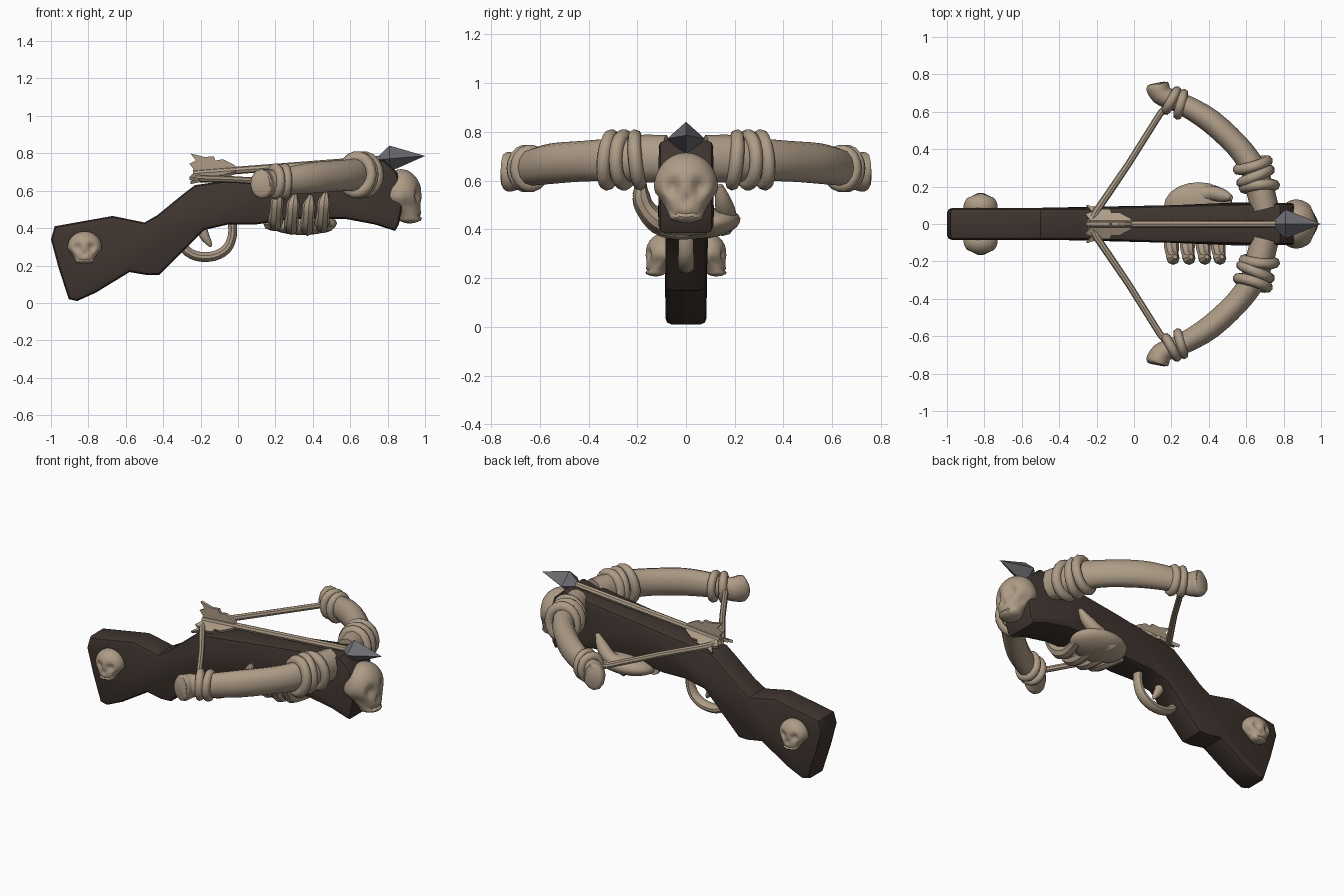
import bpy, bmesh, math
from mathutils import Vector, Matrix

if "Cube" in bpy.data.objects:
    bpy.data.objects.remove(bpy.data.objects["Cube"])


def material(name, rgb):
    m = bpy.data.materials.new(name)
    m.diffuse_color = (*rgb, 1)
    m.use_nodes = True
    m.node_tree.nodes["Principled BSDF"].inputs["Base Color"].default_value = m.diffuse_color
    return m


BONE = material("bone", (0.42, 0.33, 0.24))
WOOD = material("dark_wood", (0.05, 0.035, 0.029))
STEEL = material("steel", (0.15, 0.15, 0.165))


def finish(bm, name, mat, angle=40):
    bmesh.ops.recalc_face_normals(bm, faces=bm.faces[:])
    me = bpy.data.meshes.new(name)
    bm.to_mesh(me)
    bm.free()
    me.materials.append(mat)
    ob = bpy.data.objects.new(name, me)
    bpy.context.collection.objects.link(ob)
    bpy.ops.object.select_all(action='DESELECT')
    ob.select_set(True)
    bpy.context.view_layer.objects.active = ob
    bpy.ops.object.shade_smooth_by_angle(angle=math.radians(angle))
    return ob


def smooth_path(pts, n):
    """Catmull-Rom through (x, y, z, radius) points"""
    P = [Vector(p) for p in pts]
    P = [2 * P[0] - P[1]] + P + [2 * P[-1] - P[-2]]
    out = []
    for a, b, c, d in zip(P, P[1:], P[2:], P[3:]):
        for i in range(n):
            t = i / n
            out.append(0.5 * (2 * b + (c - a) * t + (2 * a - 5 * b + 4 * c - d) * t * t
                              + (3 * b - a - 3 * c + d) * t ** 3))
    return out + [P[-2]]


def sweep(name, pts, mat=BONE, up=(0, 0, 1), k=1.0, sides=10, n=3):
    """Tube along a path; k stretches the section in the up direction"""
    path = smooth_path(pts, n) if n > 1 else [Vector(p) for p in pts]
    up = Vector(up)
    bm = bmesh.new()
    rings = []
    for i, p in enumerate(path):
        t = (path[min(i + 1, len(path) - 1)] - path[max(i - 1, 0)]).to_3d().normalized()
        side = t.cross(up).normalized()
        u = side.cross(t)
        rings.append([bm.verts.new(p.to_3d() + p.w * (side * math.cos(a) + u * k * math.sin(a)))
                      for a in (2 * math.pi * j / sides for j in range(sides))])
    for r, q in zip(rings, rings[1:]):
        for j in range(sides):
            bm.faces.new((r[j], r[(j + 1) % sides], q[(j + 1) % sides], q[j]))
    bm.faces.new(rings[0])
    bm.faces.new(rings[-1])
    return finish(bm, name, mat)


def ring(name, centre, tangent, major, minor, k=1.1):
    """Cord loop around a limb"""
    t = Vector(tangent).normalized()
    side = t.cross(Vector((0, 0, 1))).normalized()
    u = side.cross(t)
    c = Vector(centre)
    bm = bmesh.new()
    N, M = 18, 8
    v = []
    for i in range(N):
        a = 2 * math.pi * i / N
        o = side * math.cos(a) + u * k * math.sin(a)
        v.append([bm.verts.new(c + o * (major + minor * math.cos(b)) + t * minor * math.sin(b))
                  for b in (2 * math.pi * j / M for j in range(M))])
    for i in range(N):
        for j in range(M):
            p, q = v[i], v[(i + 1) % N]
            bm.faces.new((p[j], p[(j + 1) % M], q[(j + 1) % M], q[j]))
    finish(bm, name, BONE, 60)


def skull(name, loc, size, turn):
    """Ball shaped into a skull looking along local +x"""
    bm = bmesh.new()
    bmesh.ops.create_icosphere(bm, subdivisions=4, radius=1)
    dents = [((.87, .42, .02), .24, .30), ((.87, -.42, .02), .24, .30),
             ((.93, 0, -.36), .13, .18), ((.25, .9, -.3), .3, .15), ((.25, -.9, -.3), .3, .15)]
    for v in bm.verts:
        d = v.co.copy()
        sink = sum(s * math.exp(-((d - Vector(p).normalized()).length / w) ** 2) for p, w, s in dents)
        t = min(1, max(0, (-d.z - 0.1) / 0.7))
        rh = max(math.hypot(d.x, d.y), 1e-6)
        h = 1 + t * (min(1, 2 * rh) / rh - 1)
        x, y = d.x * h * (1 - .42 * t) + .42 * t, d.y * h * (1 - .48 * t)
        if d.x > .3 and -.78 < d.z < -.68:      # mouth line
            x -= .08
        v.co = Vector((x, y, d.z)) * (1 - .3 * sink) - Vector((sink * .75, 0, 0))
    bm.transform(Matrix.Translation(loc) @ Matrix.Rotation(turn, 4, 'Z') @ Matrix.Diagonal((*size, 1)))
    finish(bm, name, BONE, 50)


# rifle-like stock: side profile, widened toward the front
profile = [(-.98, .41), (-.67, .465), (-.5, .43), (-.43, .47), (-.29, .585), (-.23, .63), (.2, .69),
           (.78, .765), (.85, .7), (.885, .55), (.86, .42), (.84, .385), (.73, .42), (.57, .45), (.3, .45),
           (.1, .42), (-.05, .42), (-.18, .39), (-.29, .28), (-.42, .15), (-.48, .148), (-.58, .165),
           (-.76, .055), (-.86, .01), (-.905, .02), (-.96, .19), (-1.0, .34)]
bm = bmesh.new()
halves = []
for s in (-1, 1):
    halves.append([bm.verts.new((x, s * (.085 + .027 * min(1, max(0, (x + .2) / .7))), z)) for x, z in profile])
    bm.faces.new(halves[-1])
for i in range(len(profile)):
    j = (i + 1) % len(profile)
    bm.faces.new((halves[0][i], halves[0][j], halves[1][j], halves[1][i]))
bmesh.ops.recalc_face_normals(bm, faces=bm.faces[:])
rim = [e for e in bm.edges if e.verts[0].co.y * e.verts[1].co.y > 0]
bmesh.ops.bevel(bm, geom=rim, offset=.025, segments=2, profile=.5, affect='EDGES')
finish(bm, "stock", WOOD, 35)

# trigger and guard
sweep("trigger_guard", [(-.30, 0, .36, .025), (-.285, 0, .29, .025), (-.22, 0, .25, .026), (-.13, 0, .25, .026),
                        (-.06, 0, .29, .026), (-.03, 0, .36, .024), (-.03, 0, .44, .024)], up=(0, 1, 0), k=1.3)
sweep("trigger", [(-.20, 0, .42, .028), (-.18, 0, .36, .026), (-.155, 0, .32, .016), (-.145, 0, .30, .006)],
      up=(0, 1, 0))

# bow limbs, cord bindings and string, one per side
for s, tag in ((1, "left"), (-1, "right")):
    limb = [(.70, .08, .69, .075), (.67, .2, .69, .075), (.63, .31, .685, .068), (.55, .42, .68, .064),
            (.41, .55, .67, .064), (.28, .63, .655, .058), (.2, .665, .645, .052), (.15, .69, .64, .058),
            (.125, .735, .635, .062), (.12, .752, .635, .045)]
    sweep(tag + "_limb", [(x, s * y, z, r) for x, y, z, r in limb], k=1.3, sides=12)
    for i, (x, y, tx, ty) in enumerate([(.67, .2, -.1, 1), (.65, .255, -.45, 1), (.635, .315, -.3, 1)]):
        ring(f"{tag}_root_cord_{i}", (x, s * y, .685), (tx, s * ty, .1 * (i - 1)), .082, .029, 1.15)
    for i, (x, y) in enumerate([(.25, .64), (.2, .66)]):
        ring(f"{tag}_tip_cord_{i}", (x, s * y, .65), (-.9, s * (.25 + .25 * i), 0), .06, .025, 1.15)
    sweep(tag + "_string", [(.19, s * .64, .65, .024), (.14, s * .59, .65, .018), (-.03, s * .32, .66, .018),
                            (-.2, s * .07, .665, .02), (-.235, 0, .67, .022)], n=1, sides=8)

# arrow: shaft, four-sided head, three notched vanes
def on_arrow(x):
    return Vector((x, 0, .709 + .077 * x))

sweep("arrow_shaft", [(*on_arrow(-.24), .02), (*on_arrow(.78), .02)], n=1, sides=8)
bm = bmesh.new()
back, tip = bm.verts.new(on_arrow(.73)), bm.verts.new(on_arrow(1.0))
mid = [bm.verts.new(on_arrow(.81) + Vector((0, .078 * math.cos(a), .07 * math.sin(a))))
       for a in (0, math.pi / 2, math.pi, 1.5 * math.pi)]
for i in range(4):
    bm.faces.new((mid[i], mid[(i + 1) % 4], tip))
    bm.faces.new((mid[(i + 1) % 4], mid[i], back))
finish(bm, "arrow_head", STEEL, 20)
vane = [(.0, 0), (-.02, .03), (-.08, .065), (-.12, .062), (-.13, .085), (-.18, .085), (-.255, .11),
        (-.225, .07), (-.26, .055), (-.22, 0)]
for i, deg in enumerate((90, -25, 205)):
    a = math.radians(deg)
    out, nrm = Vector((0, math.cos(a), math.sin(a))), Vector((0, -math.sin(a), math.cos(a)))
    bm = bmesh.new()
    f = [[bm.verts.new(on_arrow(x) + out * h + nrm * d) for x, h in vane] for d in (-.009, .009)]
    bm.faces.new(f[0])
    bm.faces.new(f[1])
    for j in range(len(vane)):
        q = (j + 1) % len(vane)
        bm.faces.new((f[0][j], f[0][q], f[1][q], f[1][j]))
    finish(bm, f"arrow_vane_{i}", BONE, 30)

# skulls: one on the muzzle, one on each side of the butt
skull("front_skull", (.872, 0, .57), (.112, .132, .145), 0)
for s, tag in ((-1, "right"), (1, "left")):
    skull(tag + "_butt_skull", (-.82, s * .095, .295), (.072, .092, .088), s * math.pi / 2)

# bony hand gripping the fore-stock from below
bm = bmesh.new()
bmesh.ops.create_icosphere(bm, subdivisions=3, radius=1)
bm.transform(Matrix.Translation((.345, .095, .425)) @ Matrix.Rotation(.15, 4, 'X') @ Matrix.Diagonal((.185, .13, .06, 1)))
finish(bm, "hand_palm", BONE)
sweep("hand_thumb", [(.3, .15, .42, .05), (.41, .165, .46, .042), (.48, .15, .52, .034), (.52, .14, .58, .012)],
      up=(0, 1, 0))
for i, (x, dz) in enumerate(((.2, .02), (.285, 0), (.37, -.005), (.45, .01))):
    sweep(f"hand_finger_{i}", [(.02 * i + x - .03, .08, .405 + dz, .036), (x, -.04, .40 + dz, .036),
                               (x, -.115, .425 + dz, .04), (x + .005, -.165, .475 + dz, .034),
                               (x + .01, -.185, .53 + dz, .034), (x + .02, -.175, .58 + dz, .012)],
          up=(1, 0, 0), sides=8)
